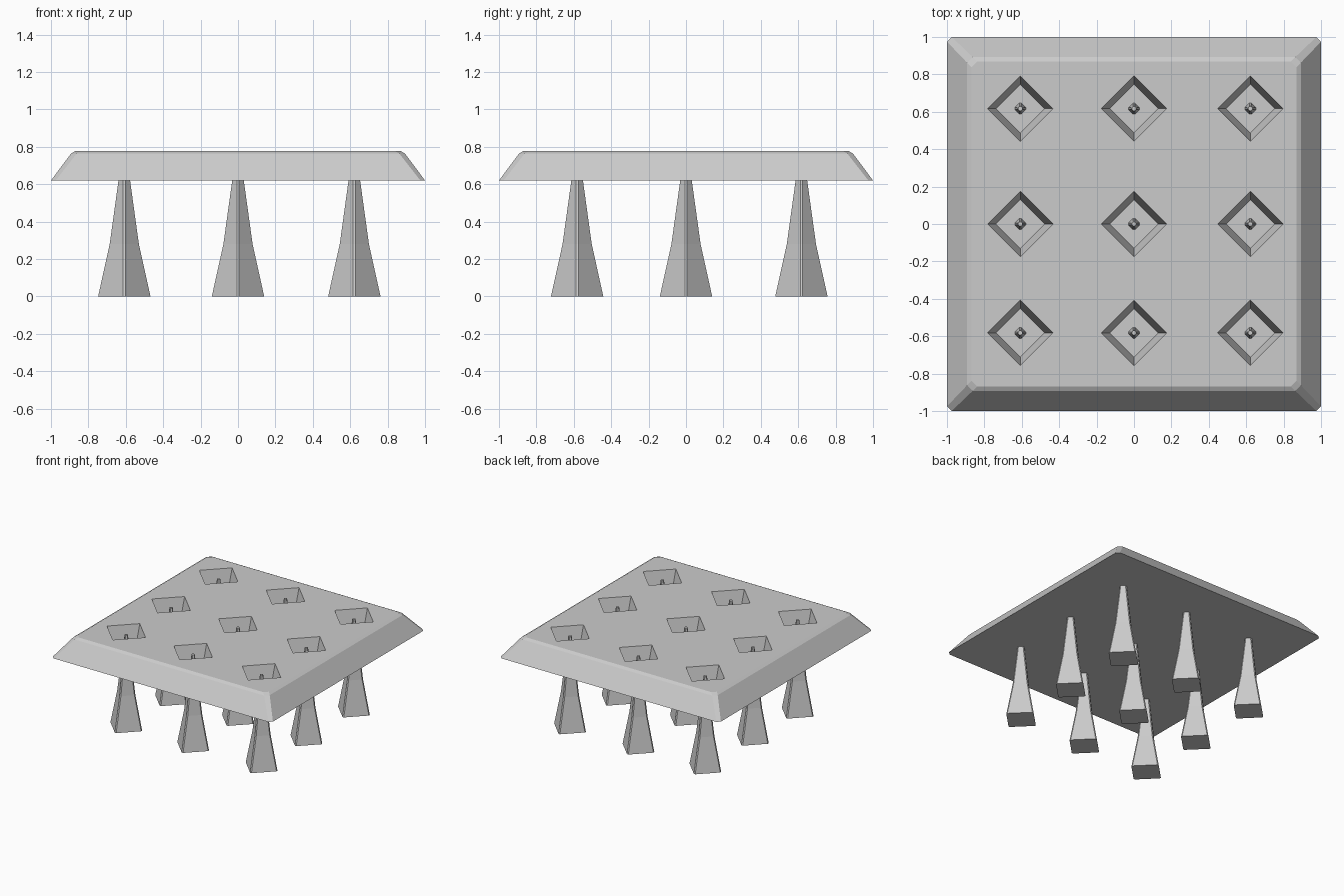
import bpy
import bmesh

cube = bpy.data.objects.get("Cube")
if cube:
    bpy.data.objects.remove(cube, do_unlink=True)

grey = bpy.data.materials.new("plain grey")
grey.use_nodes = True
grey.diffuse_color = (0.6, 0.6, 0.6, 1)
grey.node_tree.nodes["Principled BSDF"].inputs["Base Color"].default_value = (0.6, 0.6, 0.6, 1)


def chamfered_square(r, c):
    """Square of half width r with its corners cut back by c."""
    return [(r, c - r), (r, r - c), (r - c, r), (c - r, r),
            (-r, r - c), (-r, c - r), (c - r, -r), (r - c, -r)]


def chamfered_diamond(r, c):
    """Diamond of radius r with its points cut to a half width c."""
    return [(r, -c), (r, c), (c, r), (-c, r),
            (-r, c), (-r, -c), (-c, -r), (c, -r)]


def diamond(r):
    return [(r, 0), (0, r), (-r, 0), (0, -r)]


def loft(bm, sections, center=(0, 0)):
    """Closed solid through (outline, z) sections, listed bottom to top."""
    rings = [[bm.verts.new((x + center[0], y + center[1], z)) for x, y in outline]
             for outline, z in sections]
    n = len(rings[0])
    for low, high in zip(rings, rings[1:]):
        for i in range(n):
            j = (i + 1) % n
            bm.faces.new((low[i], low[j], high[j], high[i]))
    bm.faces.new(rings[0][::-1])
    bm.faces.new(rings[-1])


def make_object(name, bm):
    mesh = bpy.data.meshes.new(name)
    bm.normal_update()
    bm.to_mesh(mesh)
    bm.free()
    mesh.materials.append(grey)
    obj = bpy.data.objects.new(name, mesh)
    bpy.context.collection.objects.link(obj)
    return obj


XS = {"right": -0.608, "middle": 0.0, "left": 0.622}
YS = {"front": -0.582, "center": 0.0, "back": 0.617}
DECK_BOTTOM, DECK_TOP = 0.62, 0.778

# Deck: sloping sides with a small bevel around the top
bm = bmesh.new()
loft(bm, [(chamfered_square(1.0, 0.025), DECK_BOTTOM),
          (chamfered_square(0.892, 0.03), 0.765),
          (chamfered_square(0.868, 0.03), DECK_TOP)])
deck = make_object("deck", bm)

# Diamond pits sunk into the deck, sloping in towards their floors
PIT_FLOOR, OVER = 0.632, 0.02
slope = (0.175 - 0.13) / (DECK_TOP - PIT_FLOOR)
bm = bmesh.new()
for x in XS.values():
    for y in YS.values():
        loft(bm, [(diamond(0.13), PIT_FLOOR),
                  (diamond(0.175 + slope * OVER), DECK_TOP + OVER)], (x, y))
cutter = make_object("pit_cutter", bm)
cutter.hide_render = True

cut = deck.modifiers.new("pits", "BOOLEAN")
cut.operation = "DIFFERENCE"
cut.solver = "EXACT"
cut.object = cutter
bpy.context.view_layer.objects.active = deck
bpy.ops.object.modifier_apply(modifier=cut.name)
bpy.data.objects.remove(cutter, do_unlink=True)

# Tapered feet, whose tips rise through the pit floors
for x_name, x in XS.items():
    for y_name, y in YS.items():
        bm = bmesh.new()
        loft(bm, [(chamfered_diamond(0.14, 0.006), 0.0),
                  (chamfered_diamond(0.078, 0.006), 0.28),
                  (chamfered_diamond(0.031, 0.006), DECK_BOTTOM),
                  (chamfered_diamond(0.012, 0.004), 0.755)], (x, y))
        make_object(f"foot_{y_name}_{x_name}", bm)
